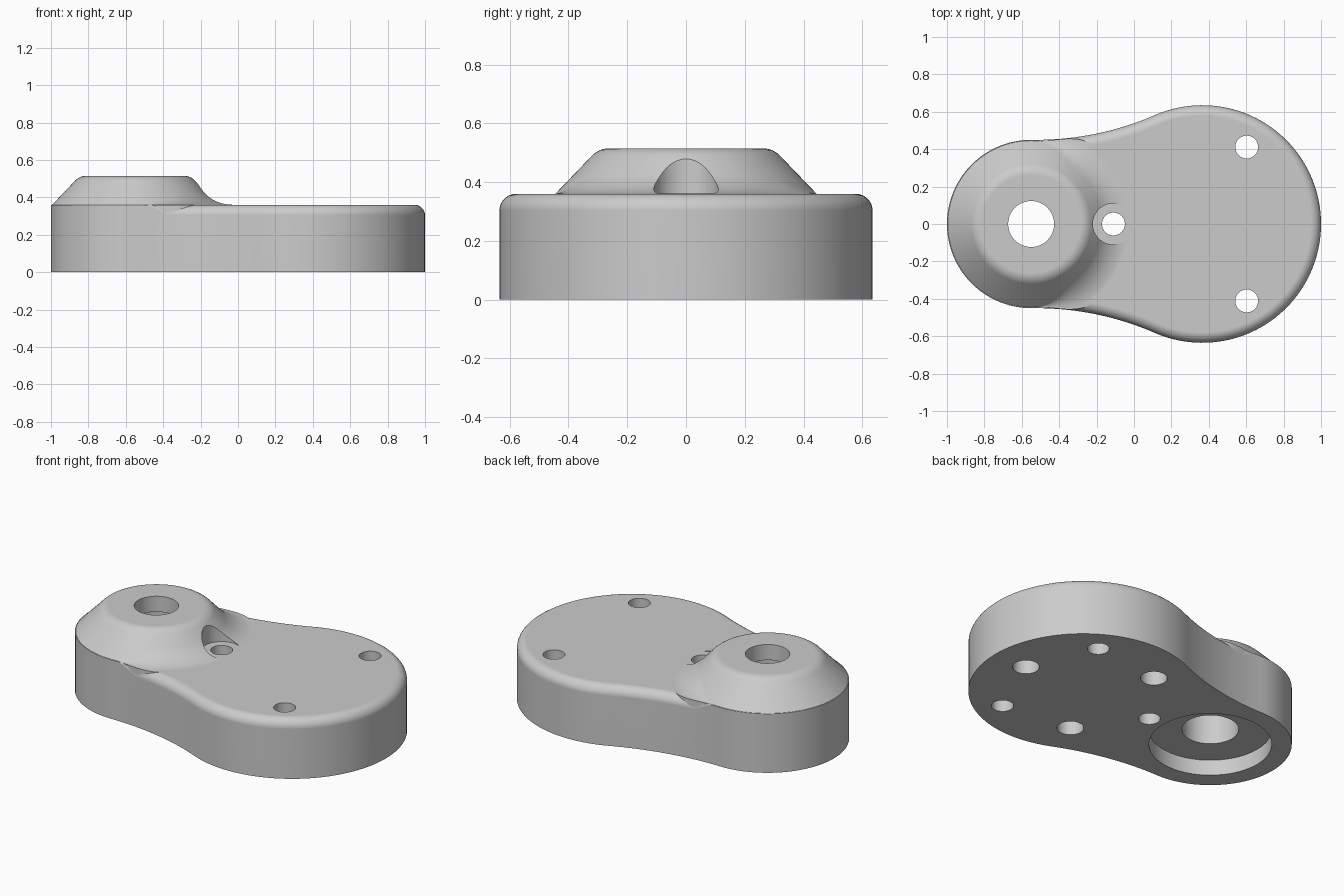
import bpy, bmesh, math
from mathutils import Vector

cube = bpy.data.objects.get("Cube")
if cube:
    bpy.data.objects.remove(cube, do_unlink=True)

SMALL, SMALL_R = Vector((-0.55, 0)), 0.45    # boss end of the plate
BIG, BIG_R = Vector((0.365, 0)), 0.635       # wide end of the plate
WAIST_R = 1.6                                # concave side arcs
TOP = 0.36                                   # plate thickness
BOSS_TOP = 0.515

grey = bpy.data.materials.new("light_grey")
grey.use_nodes = True
grey.diffuse_color = (0.6, 0.6, 0.6, 1)
grey.node_tree.nodes["Principled BSDF"].inputs["Base Color"].default_value = (0.6, 0.6, 0.6, 1)


def loft(name, rings):
    """Skin a stack of equal closed rings, bottom to top, and cap both ends."""
    bm = bmesh.new()
    rows = [[bm.verts.new(p) for p in ring] for ring in rings]
    n = len(rows[0])
    for low, high in zip(rows, rows[1:]):
        for i in range(n):
            j = (i + 1) % n
            bm.faces.new((low[i], low[j], high[j], high[i]))
    bm.faces.new(rows[0][::-1])
    bm.faces.new(rows[-1])
    bmesh.ops.recalc_face_normals(bm, faces=bm.faces)
    mesh = bpy.data.meshes.new(name)
    bm.to_mesh(mesh)
    bm.free()
    obj = bpy.data.objects.new(name, mesh)
    bpy.context.collection.objects.link(obj)
    return obj


def cylinder(name, x, y, r, z0, z1, n=48):
    ring = [(x + r * math.cos(math.tau * i / n), y + r * math.sin(math.tau * i / n)) for i in range(n)]
    return loft(name, [[(*p, z) for p in ring] for z in (z0, z1)])


def combine(target, other, operation):
    """Apply a boolean and remove the helper."""
    other.hide_render = True
    mod = target.modifiers.new("combine", 'BOOLEAN')
    mod.operation, mod.solver, mod.object = operation, 'EXACT', other
    bpy.context.view_layer.objects.active = target
    bpy.ops.object.modifier_apply(modifier=mod.name)
    bpy.data.objects.remove(other, do_unlink=True)


def curve3(a, b, c, steps=6):
    """Rounded corner from a to c around b."""
    out = []
    for i in range(steps + 1):
        t = i / steps
        out.append(tuple((1 - t) ** 2 * p + 2 * t * (1 - t) * q + t * t * s for p, q, s in zip(a, b, c)))
    return out


def smoothstep(a, b, v):
    t = min(1, max(0, (v - a) / (b - a)))
    return t * t * (3 - 2 * t)


def arc(centre, r, a0, a1, steps, sign=1):
    """Points on an arc, each with its outward normal."""
    out = []
    for i in range(steps):
        a = a0 + (a1 - a0) * i / steps
        d = Vector((math.cos(a), math.sin(a)))
        out.append((centre + d * r, d * sign))
    return out


# Outline: two round ends joined by tangent concave arcs
d1, d2, gap = WAIST_R + SMALL_R, WAIST_R + BIG_R, BIG.x - SMALL.x
wx = (d1 * d1 - d2 * d2 + gap * gap) / (2 * gap)
waist = Vector((SMALL.x + wx, math.sqrt(d1 * d1 - wx * wx)))
to_big, to_small = BIG - waist, SMALL - waist
half = arc(BIG, BIG_R, 0, math.atan2(-to_big.y, -to_big.x), 40)
half += arc(waist, WAIST_R, math.atan2(to_big.y, to_big.x), math.atan2(to_small.y, to_small.x), 24, -1)
half += arc(SMALL, SMALL_R, math.atan2(-to_small.y, -to_small.x), math.pi, 36)
half.append((SMALL - Vector((SMALL_R, 0)), Vector((-1, 0))))
flip = lambda v: Vector((v.x, -v.y))
outline = half + [(flip(p), flip(n)) for p, n in half[-2:0:-1]]

# Plate: top edge rounded, the rounding fading out beside the boss
rings = [[(p.x, p.y, 0) for p, n in outline]]
for k in range(8):
    a = math.pi / 2 * k / 7
    ring = []
    for p, n in outline:
        f = 0.001 + 0.055 * smoothstep(-0.5, -0.36, p.x)
        q = p - n * f * (1 - math.cos(a))
        ring.append((q.x, q.y, TOP - f + f * math.sin(a)))
    rings.append(ring)
bracket = loft("bracket_body", rings)

# Boss: cone with rounded rim, blended into the plate on the inner side
N = 128
columns = []
for i in range(N):
    a = math.tau * i / N
    off = abs(math.degrees(math.atan2(math.sin(a), math.cos(a))))
    t = 0.002 + 0.093 * (1 - smoothstep(50, 85, off))
    base, s = 0.445, 0.707 * t
    prof = [(base + t, TOP - 0.06)]
    prof += curve3((base + t, TOP - 0.001), (base, TOP), (base - s, TOP + s), 10)
    prof += curve3((0.32, BOSS_TOP - 0.025), (0.295, BOSS_TOP), (0.262, BOSS_TOP), 6)
    columns.append([(SMALL.x + r * math.cos(a), r * math.sin(a), z) for r, z in prof])
combine(bracket, loft("boss", list(zip(*columns))), 'UNION')

# Cuts: (x, y, radius, z from, z to)
cuts = [
    (SMALL.x, 0, 0.34, -0.1, 0.095),       # wide recess underneath
    (SMALL.x, 0, 0.157, -0.1, 0.42),       # shaft bore
    (SMALL.x, 0, 0.123, -0.1, 0.7),        # narrow top of the bore
    (-0.11, 0, 0.11, TOP + 0.002, 0.7),    # screw head clearance in the boss
]
for k in range(3):
    a = math.radians(60 + 120 * k)         # through holes
    cuts.append((BIG.x + 0.475 * math.cos(a), 0.475 * math.sin(a), 0.061, -0.1, 0.7))
    a = math.radians(120 * k)              # blind holes underneath
    cuts.append((BIG.x + 0.414 * math.cos(a), 0.414 * math.sin(a), 0.074, -0.1, 0.27))
for c in cuts:
    combine(bracket, cylinder("cutter", *c), 'DIFFERENCE')

# Finish
bracket.data.materials.clear()
bracket.data.materials.append(grey)
for face in bracket.data.polygons:
    face.material_index = 0
bpy.ops.object.select_all(action='DESELECT')
bracket.select_set(True)
bpy.context.view_layer.objects.active = bracket
bpy.ops.object.shade_smooth_by_angle(angle=math.radians(30))
mod = bracket.modifiers.new("even_shading", 'WEIGHTED_NORMAL')
mod.keep_sharp = True
